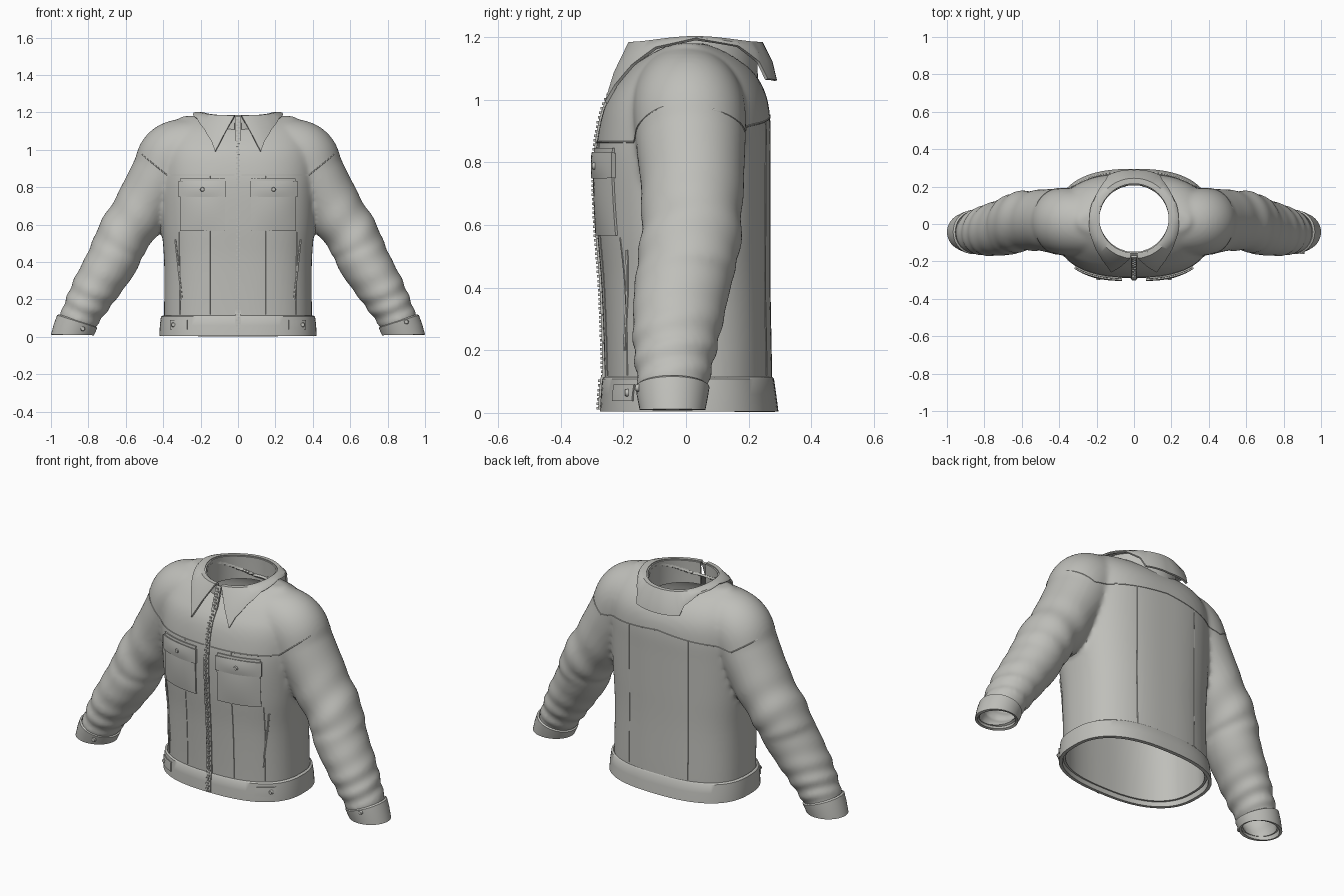
import bpy, bmesh, math
from mathutils import Vector, Matrix
from mathutils.bvhtree import BVHTree

if "Cube" in bpy.data.objects:
    bpy.data.objects.remove(bpy.data.objects["Cube"])

cloth = bpy.data.materials.new("warm grey cloth")
cloth.use_nodes = True
cloth.diffuse_color = (0.52, 0.52, 0.49, 1)
cloth.node_tree.nodes["Principled BSDF"].inputs["Base Color"].default_value = cloth.diffuse_color
NECK = Vector((0, 0.03, 0))
NECK_R = 0.185


def add_grid(bm, rows, closed=False, caps=False):
    """Quads between rows of points."""
    vs = [[bm.verts.new(p) for p in row] for row in rows]
    n = len(rows[0])
    for a, b in zip(vs, vs[1:]):
        for i in range(n if closed else n - 1):
            j = (i + 1) % n
            bm.faces.new((a[i], a[j], b[j], b[i]))
    if caps:
        bm.faces.new(vs[0])
        bm.faces.new(vs[-1])
    if closed:
        bmesh.ops.recalc_face_normals(bm, faces=bm.faces[:])


def activate(ob):
    bpy.ops.object.select_all(action='DESELECT')
    ob.select_set(True)
    bpy.context.view_layer.objects.active = ob


def finish(name, bm, thick=0, offset=0):
    me = bpy.data.meshes.new(name)
    bm.to_mesh(me)
    bm.free()
    ob = bpy.data.objects.new(name, me)
    bpy.context.collection.objects.link(ob)
    me.materials.append(cloth)
    activate(ob)
    if thick:
        apply(ob, 'SOLIDIFY', thickness=thick, offset=offset)
    bpy.ops.object.shade_smooth_by_angle(angle=math.radians(40))
    return ob


def apply(ob, kind, **settings):
    mod = ob.modifiers.new(kind, kind)
    for key, value in settings.items():
        setattr(mod, key, value)
    activate(ob)
    bpy.ops.object.modifier_apply(modifier=mod.name)


def spline(keys, steps):
    """Smooth interpolation through tuples."""
    out = []
    for k in range(len(keys) - 1):
        p = [Vector(keys[min(max(k + d, 0), len(keys) - 1)]) for d in (-1, 0, 1, 2)]
        for s in range(steps):
            t = s / steps
            out.append(p[1] + (p[2] - p[0]) * t / 2
                       + (p[0] - 2.5 * p[1] + 2 * p[2] - p[3] / 2) * t * t
                       + (1.5 * (p[1] - p[2]) + (p[3] - p[0]) / 2) * t ** 3)
    return out + [Vector(keys[-1])]


def oval(z, a, front, back, n=80, power=2.5):
    """Torso cross-section with its own front and back depth."""
    pts = []
    for i in range(n):
        c, s = math.cos(math.tau * i / n), math.sin(math.tau * i / n)
        e = 2 / power
        y = math.copysign(abs(s) ** e, s) * (back - front) / 2 + (back + front) / 2
        pts.append(Vector((math.copysign(abs(c) ** e, c) * a, y, z)))
    return pts


def sweep(stations, n, side=1, crease=None):
    """Rings along a path of (x, y, z, radius, depth radius)."""
    rows = []
    last = len(stations) - 1
    for k, st in enumerate(stations):
        d = Vector(stations[min(k + 1, last)][:3]) - Vector(stations[max(k - 1, 0)][:3])
        d.y = 0
        d.normalize()
        row = []
        for i in range(n):
            a = math.tau * i / n
            f = 1 + (crease(k / last, a) if crease else 0)
            p = Vector(st[:3]) + Vector((-d.z, 0, d.x)) * st[3] * f * math.cos(a)
            p.y += st[4] * f * math.sin(a)
            row.append(Vector((p.x * side, p.y, p.z)))
        rows.append(row)
    return rows


# Body: torso and sleeves fused into one cloth shell
def sleeve_crease(t, a):
    elbow = math.exp(-((t - 0.42) / 0.09) ** 2)
    wrist = math.exp(-((t - 0.77) / 0.13) ** 2)
    return (0.035 * elbow * math.sin(62 * t + 1.3 * math.cos(a) + math.sin(a))
            + 0.05 * wrist * math.sin(88 * t + 1.6 * math.sin(a) - math.cos(a)))


torso = [(-.05, .395, -.26, .275), (.12, .395, -.26, .275), (.4, .395, -.27, .27),
         (.6, .41, -.285, .27), (.8, .42, -.29, .27), (.92, .42, -.275, .27),
         (1.0, .41, -.25, .26), (1.06, .39, -.21, .235), (1.11, .36, -.165, .195),
         (1.15, .33, -.11, .14), (1.18, .3, -.05, .07)]
sleeve = [(.2, 0, 1.01, .165, .17), (.34, .01, .965, .185, .18), (.41, .015, .86, .167, .175),
          (.517, .02, .68, .152, .162), (.625, .01, .515, .142, .16), (.67, -.01, .41, .138, .155),
          (.765, -.03, .255, .124, .14), (.835, -.04, .13, .106, .12),
          (.885, -.045, .03, .092, .1), (.91, -.05, -.04, .09, .1)]
bm = bmesh.new()
add_grid(bm, [oval(*r) for r in spline(torso, 5)], True, True)
for side in (1, -1):
    add_grid(bm, sweep(spline(sleeve, 12), 48, side, sleeve_crease), True, True)
body = finish("jacket_body", bm)
apply(body, 'REMESH', mode='VOXEL', voxel_size=0.013)
apply(body, 'SMOOTH', factor=0.5, iterations=6)

# Open the hem, wrists and neck
bm = bmesh.new()
bm.from_mesh(body.data)
bmesh.ops.bisect_plane(bm, geom=bm.verts[:] + bm.edges[:] + bm.faces[:],
                       plane_co=(0, 0, 0.03), plane_no=(0, 0, -1), clear_outer=True)
radial = lambda v: Vector((v.co.x, v.co.y - NECK.y, 0))
bmesh.ops.delete(bm, geom=[v for v in bm.verts if v.co.z > 0.9 and radial(v).length < NECK_R],
                 context='VERTS')
for v in bm.verts:
    if v.is_boundary and v.co.z > 0.9:
        v.co = radial(v).normalized() * NECK_R + NECK + Vector((0, 0, v.co.z))
bm.to_mesh(body.data)
bm.free()
apply(body, 'SOLIDIFY', thickness=0.012, offset=-1)
bpy.ops.object.shade_smooth_by_angle(angle=math.radians(40))

# Hem band
bm = bmesh.new()
add_grid(bm, [oval(.005, .42, -.275, .295), oval(.06, .418, -.272, .288),
              oval(.108, .412, -.268, .281), oval(.115, .4, -.262, .276)], True)
band = finish("hem_band", bm, 0.018, -1)

# Cuffs: wedge-shaped bands at the wrists
cuffs = []
for side, label in ((1, "left"), (-1, "right")):
    rows = []
    for cx, cz, hx, hz, ry in ((.885, .01, .115, .002, .105), (.872, .05, .112, .02, .113),
                               (.86, .082, .107, .034, .118), (.858, .087, .098, .033, .11)):
        rows.append([Vector((side * (cx + hx * math.cos(a)), -.043 + ry * math.sin(a),
                             cz + hz * math.cos(a)))
                     for a in [math.tau * i / 40 for i in range(40)]])
    bm = bmesh.new()
    add_grid(bm, rows, True)
    cuffs.append(finish(label + "_cuff", bm, 0.014, -1))

trees = []
for ob in [body, band] + cuffs:
    trees.append(BVHTree.FromPolygons([v.co for v in ob.data.vertices],
                                      [p.vertices for p in ob.data.polygons]))


def surface(x, z, facing=-1):
    """Outermost cloth depth at x, z on the front (-1) or back (1)."""
    if facing < 0 and abs(x) < 0.05 and z > 1.05:
        return surface(x, 1.05) + (z - 1.05) * 0.35
    hits = [t.ray_cast(Vector((x, facing * 2, z)), Vector((0, -facing, 0)))[0] for t in trees]
    return facing * max(facing * h.y for h in hits if h)


def patch(name, x0, x1, z0, z1, height, nx=12, nz=12, bulge=0):
    """Cloth panel that follows the front."""
    rows = []
    for j in range(nz + 1):
        z = z0 + (z1 - z0) * j / nz
        xs = [x0 + (x1 - x0) * i / nx for i in range(nx + 1)]
        rows.append([Vector((x, surface(x, z) - bulge * math.sin(math.pi * i / nx)
                             * math.sin(math.pi * j / nz), z)) for i, x in enumerate(xs)])
    bm = bmesh.new()
    add_grid(bm, rows)
    return finish(name, bm, 2 * height)


def seam(name, points, facing=-1, r=0.003):
    """Raised stitch line along the cloth."""
    path = []
    for a, b in zip(points, points[1:]):
        for i in range(17):
            p = Vector(a).lerp(Vector(b), i / 16)
            if not path or (p - Vector((path[-1][0], path[-1][2]))).length > 1e-4:
                path.append((p.x, surface(p.x, p.y, facing), p.y, r, r))
    bm = bmesh.new()
    add_grid(bm, sweep(path, 6), True, True)
    finish(name, bm)


def button(name, x, z, lift, r=0.013):
    bm = bmesh.new()
    bmesh.ops.create_cone(bm, cap_ends=True, segments=20, radius1=r, radius2=r * 0.75, depth=0.012,
                          matrix=Matrix.Translation((x, surface(x, z) - lift, z))
                          @ Matrix.Rotation(math.pi / 2, 4, 'X'))
    finish(name, bm)


# Chest pockets, hem tabs, welts and seams
for s, label in ((1, "left"), (-1, "right")):
    span = lambda a, b: sorted((s * a, s * b))
    patch(label + "_pocket", *span(.07, .305), .567, .8, .008, bulge=.006)
    patch(label + "_pocket_flap", *span(.063, .312), .75, .83, .015, bulge=.004)
    patch(label + "_flap_edge", *span(.07, .305), .828, .845, .008, nz=2)
    button(label + "_pocket_button", s * .19, .788, .02)
    patch(label + "_hem_tab", *span(.27, .36), .038, .09, .006, nz=4)
    button(label + "_hem_button", s * .345, .064, .008)
    seam(label + "_hand_pocket_welt", [(s * .3, .2), (s * .335, .52)], r=.006)
    seam(label + "_front_seam", [(s * .15, .12), (s * .15, .86)])
    seam(label + "_side_front_seam", [(s * .31, .12), (s * .315, .56)])
    seam(label + "_front_yoke", [(s * .02, .865), (s * .38, .865), (s * .52, .98)])
    seam(label + "_back_yoke", [(0, .95), (s * .3, .92), (s * .42, .9), (s * .53, .97)], 1)
    seam(label + "_back_seam", [(s * .19, .12), (s * .19, .93)], 1)
button("left_cuff_button", .9, .08, .003)
button("right_cuff_button", -.83, .043, .003)

# Zip tape and teeth
patch("zip_tape", -.016, .016, .01, 1.175, .006, nx=2, nz=60)
bm = bmesh.new()
for i in range(80):
    z = .015 + i * .0145
    spot = Matrix.Translation(((-1) ** i * .003, surface(0, z) - .008, z))
    bmesh.ops.create_cube(bm, size=1, matrix=spot @ Matrix.Diagonal((.014, .008, .008, 1)))
finish("zip_teeth", bm)


# Collar: standing neck wall and folded leaf
def around(deg, r, z):
    a = math.radians(deg)
    return Vector((r * math.sin(a), NECK.y - r * math.cos(a), z))


def rim(deg):
    return 1.18 + 0.018 * math.sin(math.radians(deg)) ** 4


bm = bmesh.new()
add_grid(bm, [[around(d, .195, 1.05), around(d, .193, 1.12), around(d, .19, rim(d))]
              for d in range(5, 356, 5)])
finish("collar_stand", bm, 0.01)

# Leaf keys: top angle, lower angle, lower radius, lower height
leaf = [(5, 23, .31, .99), (20, 29, .29, 1.045), (40, 42, .268, 1.11), (60, 60, .25, 1.165),
        (90, 90, .235, 1.193), (125, 125, .235, 1.17), (146, 143, .25, 1.12),
        (153, 149, .265, 1.065), (180, 180, .255, 1.06)]
half = []
for a, b in zip(leaf, leaf[1:]):
    for i in range(6):
        top, low, r, z = Vector(a).lerp(Vector(b), i / 6)
        p, q = around(top, .212, rim(top)), around(low, r, z)
        out = around((top + low) / 2, .008, 0) - NECK
        half.append([around(top, .192, rim(top)), p, p.lerp(q, .5) + out, q])
half.append([around(180, .192, 1.18), around(180, .212, 1.18), around(180, .24, 1.12),
             around(180, .255, 1.06)])
mirrored = [[Vector((-p.x, p.y, p.z)) for p in row] for row in half[-2::-1]]
bm = bmesh.new()
add_grid(bm, half + mirrored)
finish("collar_leaf", bm, 0.01)
